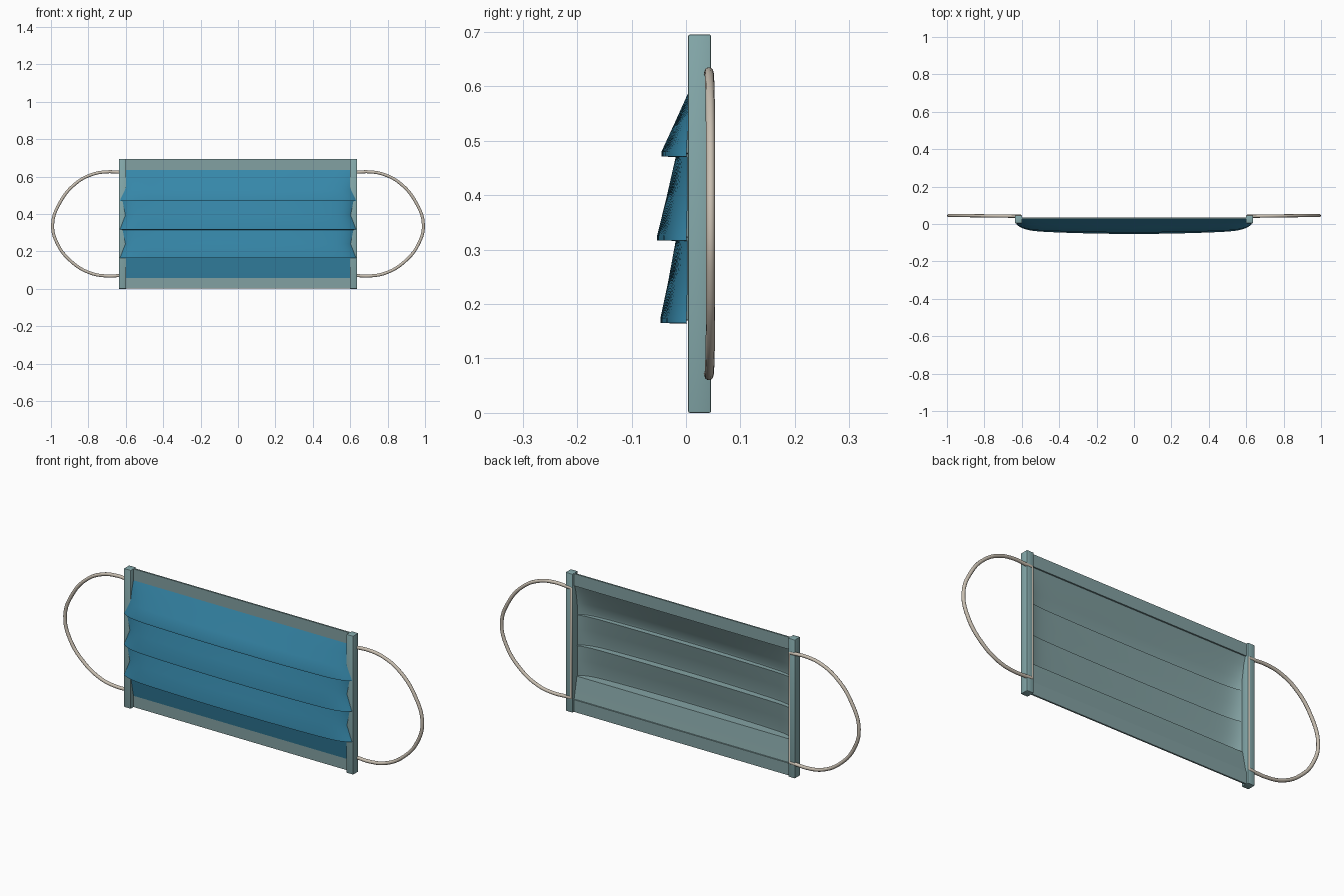
import bpy, bmesh

if "Cube" in bpy.data.objects:
    bpy.data.objects.remove(bpy.data.objects["Cube"])


def material(name, rgb):
    m = bpy.data.materials.new(name)
    m.diffuse_color = (*rgb, 1)
    m.use_nodes = True
    m.node_tree.nodes["Principled BSDF"].inputs["Base Color"].default_value = m.diffuse_color
    return m


BLUE = material("blue_fabric", (0.037, 0.245, 0.40))
TEAL = material("pale_teal_binding", (0.235, 0.40, 0.41))
GREY = material("grey_teal_lining", (0.225, 0.355, 0.36))
BEIGE = material("beige_elastic", (0.58, 0.52, 0.44))


def finish(name, bm, mat, smooth=True):
    mesh = bpy.data.meshes.new(name)
    bm.to_mesh(mesh)
    bm.free()
    ob = bpy.data.objects.new(name, mesh)
    bpy.context.collection.objects.link(ob)
    mesh.materials.append(mat)
    if smooth:
        bpy.ops.object.select_all(action='DESELECT')
        ob.select_set(True)
        bpy.context.view_layer.objects.active = ob
        bpy.ops.object.shade_smooth_by_angle()
    return ob


def box(name, lo, hi, mat, bevel=0.0):
    bm = bmesh.new()
    bmesh.ops.create_cube(bm, size=1)
    for v in bm.verts:
        v.co = [(a + b) / 2 + c * (b - a) for a, b, c in zip(lo, hi, v.co)]
    if bevel:
        bmesh.ops.bevel(bm, geom=bm.edges[:], offset=bevel, segments=2,
                        profile=0.5, affect='EDGES')
    return finish(name, bm, mat)


# Pleat rows: height, depth at the middle, depth at the ends, half width
ROWS = [
    (0.637, 0.026, 0.026, 0.600), (0.590, 0.005, 0.012, 0.600),
    (0.530, -0.022, 0.004, 0.604), (0.480, -0.045, 0.001, 0.628),
    (0.471, -0.045, 0.001, 0.632), (0.470, -0.019, 0.003, 0.617),
    (0.395, -0.036, 0.003, 0.602), (0.326, -0.053, 0.001, 0.628),
    (0.317, -0.053, 0.001, 0.632), (0.316, -0.019, 0.003, 0.617),
    (0.240, -0.033, 0.003, 0.602), (0.174, -0.047, 0.001, 0.628),
    (0.165, -0.047, 0.001, 0.632), (0.164, 0.004, 0.004, 0.606),
    (0.110, 0.015, 0.015, 0.600), (0.058, 0.026, 0.026, 0.600)]


def pleated_sheet(name, mat, dy=0.0, dz=0.0, max_half=1.0, back=False):
    bm = bmesh.new()
    n = 48
    grid = []
    for z, mid, end, half in ROWS:
        row = []
        for i in range(n + 1):
            t = 2 * i / n - 1
            u = t * (1.5 - 0.5 * t * t)      # denser columns near the ends
            bulge = 1 - 0.35 * u * u - 0.65 * u ** 16
            row.append(bm.verts.new((u * min(half, max_half),
                                     end + (mid - end) * bulge + dy, z + dz)))
        grid.append(row)
    for a, b in zip(grid, grid[1:]):
        for i in range(n):
            quad = [a[i], b[i], b[i + 1], a[i + 1]]
            bm.faces.new(quad[::-1] if back else quad)
    return finish(name, bm, mat)


pleated_sheet("outer_pleats", BLUE)
pleated_sheet("inner_lining", GREY, dy=0.006, dz=0.006, max_half=0.602, back=True)

# Flat hems along the top and bottom
box("top_hem", (-0.605, 0.027, 0.633), (0.605, 0.035, 0.694), GREY)
box("bottom_hem", (-0.605, 0.027, 0.001), (0.605, 0.035, 0.062), GREY)

# Ear loop path on the right: height in z, reach in x
LOOP = [(0.605, 0.622), (0.64, 0.624), (0.70, 0.626), (0.78, 0.612),
        (0.87, 0.562), (0.95, 0.465), (0.991, 0.345), (0.965, 0.24),
        (0.89, 0.145), (0.79, 0.085), (0.70, 0.069), (0.64, 0.071),
        (0.605, 0.073)]


def ear_loop(name, side):
    cu = bpy.data.curves.new(name, 'CURVE')
    cu.dimensions = '3D'
    cu.bevel_depth = 0.0085
    cu.bevel_resolution = 3
    cu.resolution_u = 5
    sp = cu.splines.new('BEZIER')
    sp.bezier_points.add(len(LOOP) - 1)
    for p, (x, z) in zip(sp.bezier_points, LOOP):
        p.co = (side * x, 0.041 + 0.004 * min(1, (x - 0.605) / 0.3), z)
        p.handle_left_type = p.handle_right_type = 'AUTO'
    # straight run along the inner edge of the binding closes the loop
    for i in (0, -1):
        sp.bezier_points[i].handle_left_type = 'VECTOR'
        sp.bezier_points[i].handle_right_type = 'VECTOR'
    sp.use_cyclic_u = True
    cu.materials.append(BEIGE)
    ob = bpy.data.objects.new(name, cu)
    bpy.context.collection.objects.link(ob)


# Side bindings and ear loops
for label, s in (("left", -1), ("right", 1)):
    x0, x1 = sorted((s * 0.598, s * 0.636))
    box(label + "_binding", (x0, 0.004, 0.0), (x1, 0.046, 0.695), TEAL, 0.003)
    ear_loop(label + "_ear_loop", s)
